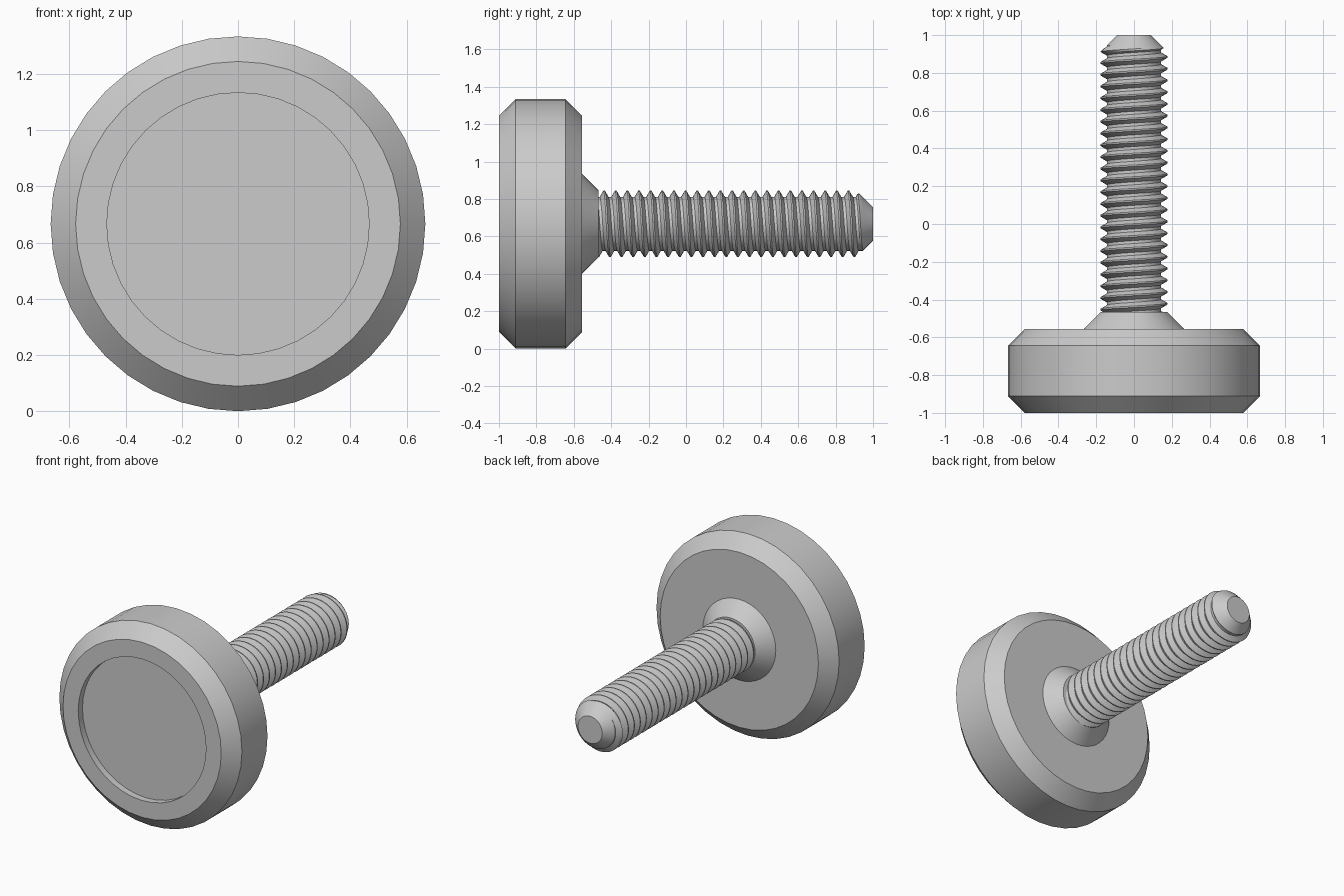
import bpy, bmesh, math

cube = bpy.data.objects.get("Cube")
if cube:
    bpy.data.objects.remove(cube, do_unlink=True)

MM = 2 / 22.5            # overall length is 22.5 small units
AXIS_Z = 7.5 * MM        # height of the screw axis
PITCH = 0.7 * MM
CREST, ROOT = 2 * MM, 1.62 * MM

steel = bpy.data.materials.new("plain_grey")
steel.use_nodes = True
grey = (0.6, 0.6, 0.6, 1)
steel.diffuse_color = grey
steel.node_tree.nodes["Principled BSDF"].inputs["Base Color"].default_value = grey


def place(radius, angle, y):
    """Point around the screw axis, which runs along y."""
    return (radius * math.sin(angle), y, AXIS_Z + radius * math.cos(angle))


def finish(name, bm, smooth_angle):
    bmesh.ops.remove_doubles(bm, verts=bm.verts, dist=1e-5)
    bmesh.ops.dissolve_degenerate(bm, edges=bm.edges, dist=1e-5)
    bmesh.ops.recalc_face_normals(bm, faces=bm.faces)
    mesh = bpy.data.meshes.new(name)
    bm.to_mesh(mesh)
    bm.free()
    mesh.materials.append(steel)
    obj = bpy.data.objects.new(name, mesh)
    bpy.context.collection.objects.link(obj)
    bpy.ops.object.select_all(action="DESELECT")
    obj.select_set(True)
    bpy.context.view_layer.objects.active = obj
    bpy.ops.object.shade_smooth_by_angle(angle=math.radians(smooth_angle))


def skin(bm, rows):
    """Quads between neighbouring rows of vertices."""
    for a, b in zip(rows, rows[1:]):
        for i in range(len(a) - 1):
            bm.faces.new((a[i], a[i + 1], b[i + 1], b[i]))


def lathe(name, profile, sides=40):
    """Closed turned part from (radius, y) points, with flat end caps."""
    bm = bmesh.new()
    rings = []
    for radius, y in profile:
        ring = [bm.verts.new(place(radius, math.tau * i / sides, y)) for i in range(sides)]
        rings.append(ring + ring[:1])
    skin(bm, rings)
    bm.faces.new(rings[0][:-1])
    bm.faces.new(rings[-1][:-1])
    finish(name, bm, 25)


# Head: chamfered disc with a shallow round recess in the front
front, back = -1, -1 + 5 * MM
rim, face = 7.5 * MM, 6.5 * MM
lathe("head", [
    (5.25 * MM, front + 0.5 * MM), (5.25 * MM, front),
    (face, front), (rim, front + MM),
    (rim, back - MM), (face, back),
])

# Conical collar between head and shaft
collar_end = back + MM
lathe("collar", [(3 * MM, back - 0.01), (3 * MM, back), (CREST, collar_end)])

# Tapered tip
tip_start = 1 - (ROOT - MM)
lathe("tip", [(ROOT, tip_start), (MM, 1)])

# Right-handed thread: a notched profile swept along a helix
steps = 40
notch = [(0, ROOT), (0.25, ROOT), (0.4, (ROOT + CREST) / 2), (0.5625, CREST),
         (0.6875, CREST), (0.84, (ROOT + CREST) / 2), (1, ROOT)]
start = collar_end - 0.01
turns = math.ceil((tip_start - start) / PITCH) + 1
bm = bmesh.new()
rows = []
for i in range(turns * steps + 1):
    angle = math.tau * i / steps
    row = []
    for along, radius in notch:
        y = start + PITCH * (i / steps + along - 1)
        y = min(max(y, start), tip_start)
        row.append(bm.verts.new(place(min(radius, MM + 1 - y), angle, y)))
    rows.append(row)
skin(bm, rows)
finish("thread", bm, 25)
